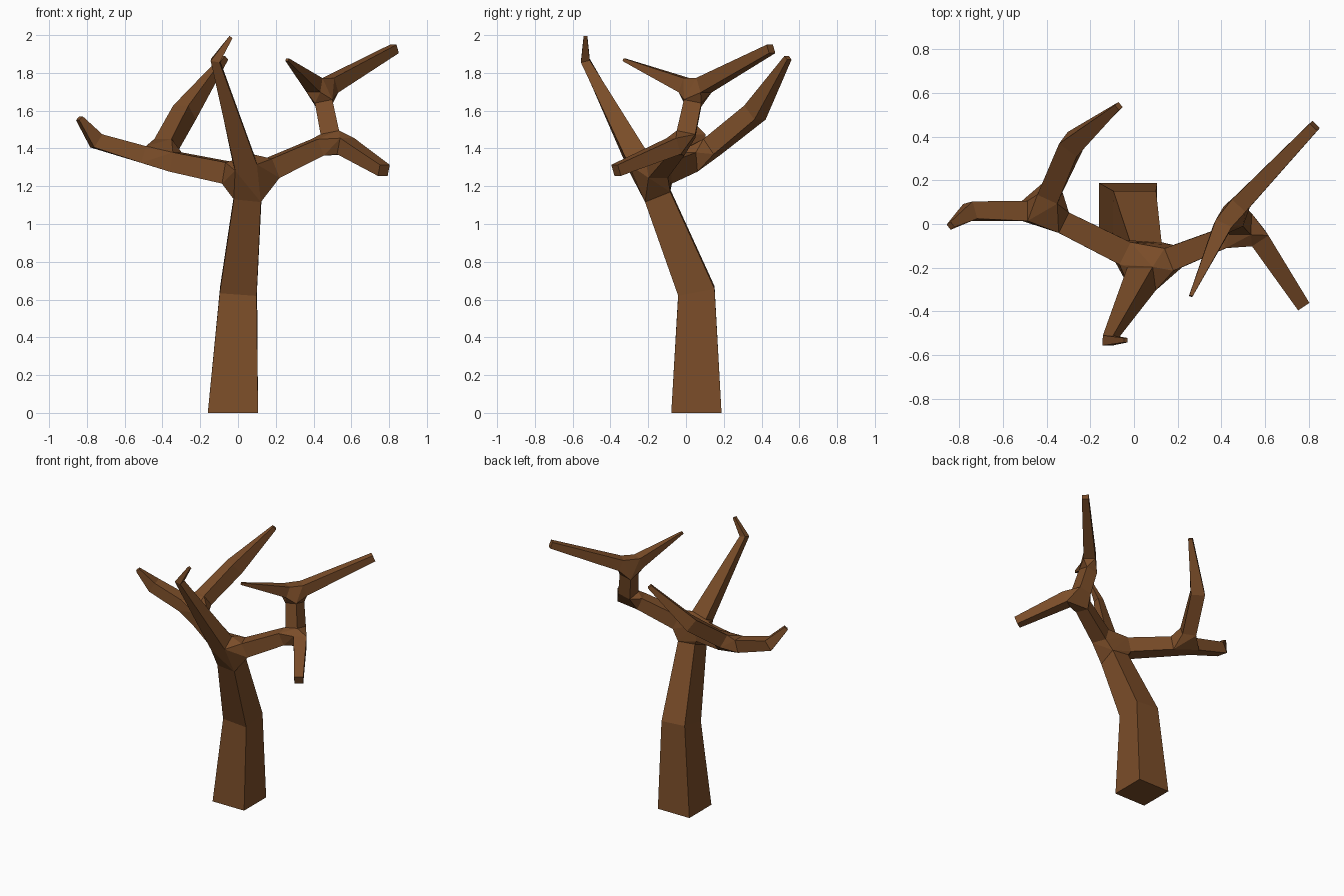
import bpy, bmesh
from mathutils import Vector

if "Cube" in bpy.data.objects:
    bpy.data.objects.remove(bpy.data.objects["Cube"])

bm = bmesh.new()


def ring(center, direction, half, ref):
    """Square cross-section facing the given direction."""
    d = direction.normalized()
    s = d.cross(Vector(ref)).normalized()
    t = s.cross(d)
    return [bm.verts.new(center + half * (a * s + b * t))
            for a, b in ((-1, -1), (1, -1), (1, 1), (-1, 1))]


def limb(points, ref=(0, 0, 1), cap_start=False, cap_end=False, first_dir=None):
    """Four-sided tube through (x, y, z, half width) points; returns its end rings."""
    pos = [Vector(p[:3]) for p in points]
    steps = [(b - a).normalized() for a, b in zip(pos, pos[1:])]
    dirs = [Vector(first_dir) if first_dir else steps[0]]
    dirs += [a + b for a, b in zip(steps, steps[1:])] + [steps[-1]]
    rings = [ring(c, d, p[3], ref) for c, d, p in zip(pos, dirs, points)]
    for r, q in zip(rings, rings[1:]):
        for i in range(4):
            j = (i + 1) % 4
            bm.faces.new((r[i], r[j], q[j], q[i]))
    if cap_start:
        bm.faces.new(rings[0][::-1])
    if cap_end:
        bm.faces.new(rings[-1])
    return rings[0], rings[-1]


def fork(*rings):
    """Join the open ends of several limbs with a faceted hull."""
    verts = [v for r in rings for v in r]
    geom = bmesh.ops.convex_hull(bm, input=verts)["geom"]
    faces = [f for f in geom if isinstance(f, bmesh.types.BMFace)]
    inner = [f for f in faces if any(all(v in r for v in f.verts) for r in rings)]
    bmesh.ops.delete(bm, geom=inner, context='FACES_ONLY')


# Trunk
_, trunk_top = limb([(-0.027, 0.055, 0, 0.133), (0.002, 0.055, 0.645, 0.098),
                     (0.052, -0.15, 1.15, 0.072)],
                    ref=(0, 1, 0), cap_start=True, first_dir=(0, 0, 1))

# Front branch
front, _ = limb([(0.035, -0.25, 1.325, 0.06), (-0.12, -0.533, 1.865, 0.024),
                 (-0.037, -0.532, 1.99, 0.01)], ref=(0, 1, 0), cap_end=True)

# Left branch, its outer end and the offshoot at the back
left, left_end = limb([(-0.05, -0.13, 1.27, 0.057), (-0.33, 0.01, 1.328, 0.052)])
left_out, _ = limb([(-0.5, 0.06, 1.368, 0.046), (-0.75, 0.058, 1.44, 0.041),
                    (-0.84, -0.008, 1.56, 0.015)], cap_end=True)
left_up, _ = limb([(-0.385, 0.14, 1.41, 0.05), (-0.283, 0.365, 1.59, 0.05),
                   (-0.07, 0.54, 1.88, 0.015)], cap_end=True)

# Right branch with a drooping end and a rising stem that splits in two
right, right_end = limb([(0.18, -0.155, 1.295, 0.055), (0.42, -0.06, 1.405, 0.047)])
right_down, _ = limb([(0.57, -0.065, 1.412, 0.045), (0.772, -0.37, 1.284, 0.031)],
                     cap_end=True)
stem, stem_end = limb([(0.488, 0.0, 1.475, 0.05), (0.455, 0.035, 1.64, 0.047)],
                      ref=(0, 1, 0))
twig_back, _ = limb([(0.49, 0.095, 1.735, 0.042), (0.828, 0.45, 1.927, 0.024)],
                    cap_end=True)
twig_front, _ = limb([(0.405, -0.01, 1.735, 0.04), (0.26, -0.33, 1.87, 0.008)],
                     cap_end=True)

# Forks
fork(trunk_top, left, front, right)
fork(left_end, left_out, left_up)
fork(right_end, right_down, stem)
fork(stem_end, twig_back, twig_front)

bmesh.ops.recalc_face_normals(bm, faces=bm.faces[:])
mesh = bpy.data.meshes.new("bare_tree")
bm.to_mesh(mesh)
bm.free()

bark = bpy.data.materials.new("bark")
bark.diffuse_color = (0.2, 0.075, 0.022, 1)
bark.use_nodes = True
bark.node_tree.nodes["Principled BSDF"].inputs["Base Color"].default_value = bark.diffuse_color
mesh.materials.append(bark)
bpy.context.collection.objects.link(bpy.data.objects.new("bare_tree", mesh))
